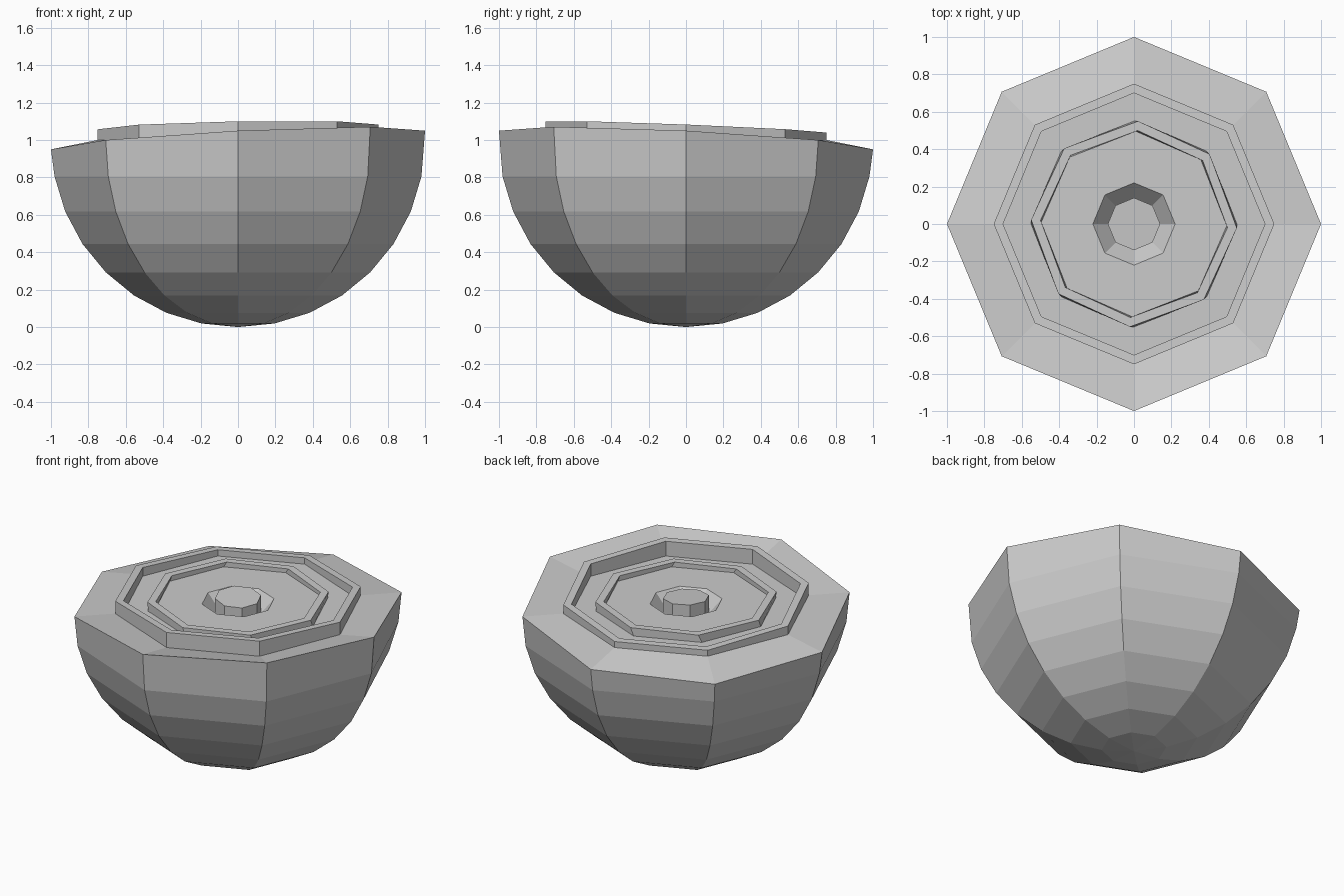
import bpy, bmesh
from math import sin, cos, radians

if "Cube" in bpy.data.objects:
    bpy.data.objects.remove(bpy.data.objects["Cube"])

SIDES = 8


def ring(r, z, kx=0.0, ky=0.0, twist=0.0):
    """Octagon of radius r, tilted by slopes kx, ky and turned by twist degrees."""
    pts = []
    for i in range(SIDES):
        a = radians(360 * i / SIDES + twist)
        x, y = r * cos(a), r * sin(a)
        pts.append((x, y, z + kx * x + ky * y))
    return pts


def loft(name, rings, tip=None, cap=False):
    """Skin a stack of octagons; optional start point and end cap."""
    bm = bmesh.new()
    loops = [[bm.verts.new(p) for p in r] for r in rings]
    for a, b in zip(loops, loops[1:]):
        for i in range(SIDES):
            j = (i + 1) % SIDES
            bm.faces.new((a[i], a[j], b[j], b[i]))
    if tip:
        t = bm.verts.new(tip)
        for i in range(SIDES):
            bm.faces.new((t, loops[0][(i + 1) % SIDES], loops[0][i]))
    if cap:
        bm.faces.new(loops[-1])
    mesh = bpy.data.meshes.new(name)
    bm.to_mesh(mesh)
    bm.free()
    ob = bpy.data.objects.new(name, mesh)
    bpy.context.collection.objects.link(ob)
    return ob


# hemispherical bowl with a tilted brim that slopes to a level deck
bowl = [ring(sin(radians(11.25 * k)), 1 - cos(radians(11.25 * k))) for k in range(1, 8)]
bowl += [ring(1.0, 1.0, 0.05, -0.05), ring(0.75, 1.0)]
loft("bowl", bowl, tip=(0, 0, 0))

# raised outer ring with its own tilt
T = (1.07, 0.017, -0.04)
loft("outer_ring", [ring(0.75, 1.0), ring(0.75, *T), ring(0.70, *T), ring(0.70, 1.0)])

# level channel between the rings
loft("channel_floor", [ring(0.70, 1.0), ring(0.55, 1.0)])

# slightly twisted inner ring
loft("inner_ring", [ring(0.55, 1.0), ring(0.55, 1.05, twist=-2.3),
                    ring(0.50, 1.05, twist=-2.3), ring(0.50, 1.02)])

# central floor with a sloping pit
loft("centre_dish", [ring(0.50, 1.02), ring(0.235, 1.02), ring(0.22, 1.02), ring(0.14, 0.93)])

# knob with a tilted top
loft("knob", [ring(0.14, 0.93), ring(0.14, 1.05, -0.05, 0.05)], cap=True)
